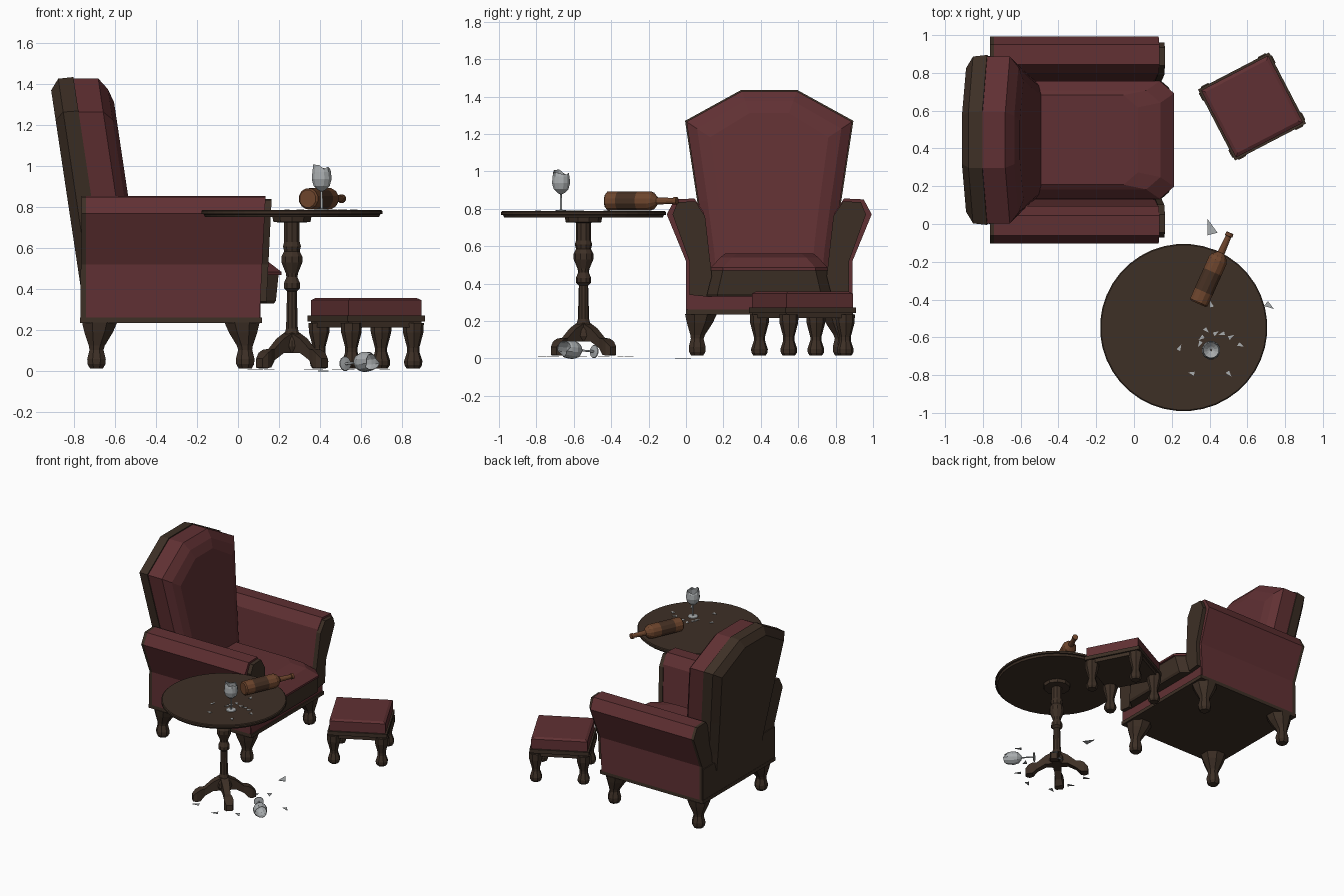
import bpy, bmesh, math, random
from mathutils import Vector, Matrix

if "Cube" in bpy.data.objects:
    bpy.data.objects.remove(bpy.data.objects["Cube"])

random.seed(4)


def mat(name, c):
    m = bpy.data.materials.new(name)
    m.diffuse_color = (*c, 1)
    m.use_nodes = True
    m.node_tree.nodes["Principled BSDF"].inputs["Base Color"].default_value = m.diffuse_color
    return m


RED = mat("red upholstery", (0.118, 0.030, 0.033))
WOOD = mat("dark wood", (0.047, 0.029, 0.019))
BOTTLE = mat("brown bottle", (0.155, 0.060, 0.026))
LABEL = mat("bottle label", (0.060, 0.029, 0.016))
GLASS = mat("grey glass", (0.40, 0.42, 0.43))


def loft(name, loops, m, cap=True, M=None):
    """Skin a list of equal-length closed loops."""
    bm = bmesh.new()
    rings = [[bm.verts.new(p) for p in l] for l in loops]
    n = len(rings[0])
    for a, b in zip(rings, rings[1:]):
        for i in range(n):
            j = (i + 1) % n
            bm.faces.new((a[i], a[j], b[j], b[i]))
    if cap:
        bm.faces.new(rings[0])
        bm.faces.new(rings[-1])
    bmesh.ops.recalc_face_normals(bm, faces=bm.faces)
    me = bpy.data.meshes.new(name)
    bm.to_mesh(me)
    bm.free()
    me.materials.append(m)
    ob = bpy.data.objects.new(name, me)
    bpy.context.collection.objects.link(ob)
    if M:
        me.transform(M)
    return ob


def box(name, x0, x1, y0, y1, z0, z1, m, bev=0, M=None):
    """Box with an optional chamfer around its top."""
    def ring(z, d=0):
        return [(x0 + d, y0 + d, z), (x1 - d, y0 + d, z), (x1 - d, y1 - d, z), (x0 + d, y1 - d, z)]
    loops = [ring(z0), ring(z1 - bev * 0.6)] + ([ring(z1, bev)] if bev else [])
    if not bev:
        loops[1] = ring(z1)
    return loft(name, loops, m, M=M)


def ring(r, z, n, cx=0, cy=0):
    return [(cx + r * math.cos(2 * math.pi * (i + .5) / n),
             cy + r * math.sin(2 * math.pi * (i + .5) / n), z) for i in range(n)]


def lathe(name, prof, n, m, M=None, cap=True):
    return loft(name, [ring(r, z, n) for r, z in prof], m, cap, M)


def lean_leg(name, prof, x, y, dx, dy, M=None):
    """Cabriole leg; the knee leans towards the seat middle (dx, dy)."""
    return loft(name, [ring(r, z, 8, x + dx * k, y + dy * k) for r, z, k in prof], WOOD, M=M)


CY = 0.445  # chair centre line

# Chair base, rear panel and legs
box("base_rail", -0.77, 0.118, 0, 0.89, 0.235, 0.262, WOOD)
box("seat_body", -0.74, 0.11, 0.01, 0.88, 0.262, 0.335, RED)
box("inner_body", -0.74, 0.10, 0.08, 0.81, 0.33, 0.47, RED)
box("rear_panel", -0.768, -0.735, 0.003, 0.887, 0.26, 0.50, WOOD)
CHAIR_LEG = [(.092, .237, 1), (.075, .19, .7), (.042, .125, .1), (.037, .105, 0),
             (.049, .06, 0), (.047, .035, 0), (.035, .015, 0)]
for fx, x, dx in (("front", 0.035, -.015), ("back", -0.69, .015)):
    for side, y, dy in (("right", 0.06, .02), ("left", 0.83, -.02)):
        lean_leg(f"{fx}_{side}_chair_leg", CHAIR_LEG, x, y, dx, dy)

# Arms: one rolled profile, with wooden end plates
ARM = [(0, .26), (0, .52), (-.103, .77), (-.06, .85), (.045, .855), (.095, .78), (.132, .45), (.11, .26)]
PLATE = [(.018, .34), (.018, .52), (-.072, .77), (-.045, .835), (.05, .84), (.102, .76), (.138, .44), (.11, .33)]


def arm_part(name, prof, xa, xb, m, flip):
    def lp(x, s):
        return [(x + s * (z - .26), 2 * CY - y if flip else y, z) for y, z in prof]
    loft(name, [lp(xa, 0 if xa < -.5 else .05), lp(xb, 0 if xb < -.5 else .05)], m)


for side, flip in (("right", False), ("left", True)):
    arm_part(side + "_arm", ARM, -0.74, 0.105, RED, flip)
    arm_part(side + "_arm_front", PLATE, 0.10, 0.135, WOOD, flip)
    arm_part(side + "_arm_back", ARM, -0.762, -0.738, WOOD, flip)

# Backrest: leaning shield outline, lofted from back to front
HALF = [(.32, .30), (.345, .55), (.385, .84), (.45, 1.27), (.15, 1.435)]


def shield(x, inset):
    pts = [(w, z) for w, z in HALF] + [(-w, z) for w, z in reversed(HALF)]
    ky, kz = 1 - inset / .42, 1 - inset / .57
    out = []
    for w, z in pts:
        z2 = .87 + (z - .87) * kz
        out.append((x - .15 * (z2 - .85), CY + w * ky, z2))
    return out


loft("backrest_frame", [shield(-.833, .065), shield(-.79, .008), shield(-.715, 0)], WOOD)
loft("backrest_cushion", [shield(-.72, .007), shield(-.595, .007), shield(-.555, .06),
                          shield(-.535, .125)], RED)


# Seat: apron and cushion share a tapered outline
def seat(z, front, inset):
    h = .312 - inset
    half = [(-.66, h), (front - .075, h), (front, h - .065)]
    return [(x, CY - w, z) for x, w in half] + [(x, CY + w, z) for x, w in reversed(half)]


loft("seat_apron", [seat(.33, .175, -.03), seat(.345, .185, -.03), seat(.475, .198, 0)], WOOD)
loft("seat_cushion", [seat(.47, .212, 0), seat(.485, .212, 0), seat(.54, .14, .05),
                      seat(.56, .02, .075)], RED)

# Footstool
S = Matrix.Translation((.625, .622, 0)) @ Matrix.Rotation(math.radians(27.5), 4, 'Z')
box("stool_rail", -.2, .2, -.2, .2, .215, .25, WOOD, M=S)
box("stool_frame", -.212, .212, -.212, .212, .243, .272, WOOD, M=S)
box("stool_cushion", -.2, .2, -.2, .2, .272, .358, RED, .018, M=S)
STOOL_LEG = [(.052, .235, 0), (.05, .19, 0), (.03, .115, 0), (.03, .095, 0),
             (.045, .05, 0), (.043, .03, 0), (.033, .015, 0)]
for i, (a, b) in enumerate(((1, 1), (1, -1), (-1, -1), (-1, 1))):
    lean_leg(f"stool_leg_{i + 1}", STOOL_LEG, .17 * a, .17 * b, 0, 0, S)

# Round pedestal table
TX, TY = .263, -.548
T = Matrix.Translation((TX, TY, 0))
lathe("table_top", [(.425, .752), (.432, .766), (.443, .768), (.443, .782), (.437, .787)], 40, WOOD, T)
lathe("table_column", [(.045, .09), (.06, .12), (.055, .15), (.038, .18), (.03, .21), (.025, .39), (.041, .405),
                       (.041, .43), (.028, .46), (.032, .48), (.053, .53), (.053, .56), (.04, .585),
                       (.046, .61), (.04, .63), (.04, .725), (.095, .728), (.1, .755)], 10, WOOD, T)
FOOT = [(.02, .19, .09, .03), (.08, .16, .09, .026), (.14, .11, .055, .022),
        (.172, .105, .02, .03), (.198, .09, .015, .033), (.225, .062, .018, .022)]
for i in range(4):
    R = T @ Matrix.Rotation(math.radians(45 + 90 * i), 4, 'Z')
    loft(f"table_foot_{i + 1}", [[(r, -w, lo), (r, w, lo), (r, w, hi), (r, -w, hi)]
                                 for r, hi, lo, w in FOOT], WOOD, M=R)


# Bottle lying on the table
def lay(start, direction):
    return Matrix.Translation(start) @ Vector(direction).to_track_quat('Z', 'Y').to_matrix().to_4x4()


bottle = lathe("bottle", [(.044, 0), (.052, .008), (.053, .07), (.053, .185), (.053, .25), (.045, .272), (.02, .295),
                          (.016, .39), (.021, .392), (.021, .41), (.016, .412)], 12, BOTTLE,
               lay((.34, -.422, .842), (.41, .912, 0)))
bottle.data.materials.append(LABEL)
for p in bottle.data.polygons:  # label is the band of faces round the middle
    s = (p.center - Vector((.34, -.422, .842))).dot(Vector((.41, .912, 0)))
    if .1 < s < .15:
        p.material_index = 1


# Broken wine glasses
def wine_glass(name, M):
    prof = [(.036, 0), (.034, .004), (.006, .008), (.005, .09), (.02, .098), (.041, .118), (.05, .15), (.047, .185)]
    loops = [ring(r, z, 12) for r, z in prof]
    rim = ring(.042, .205, 12)
    loops.append([(x, y, z + random.uniform(-.014, .022)) for x, y, z in rim])
    ob = loft(name, loops, GLASS, False, M)
    mod = ob.modifiers.new("thickness", 'SOLIDIFY')
    mod.thickness = .002


wine_glass("standing_glass", Matrix.Translation((.408, -.668, .787)))
wine_glass("fallen_glass", lay((.522, -.49, .037), (.62, -.78, .06)))


# Glass shards
def shard(name, x, y, z, size):
    a = random.uniform(0, 6.28)
    tri = [(x + size * k * math.cos(a + t), y + size * k * math.sin(a + t))
           for t, k in ((0, 1), (2.2, .6), (3.9, .6))]
    loft(name, [[(px, py, z) for px, py in tri], [(px, py, z + .003) for px, py in tri]], GLASS)


TABLE_SPOTS = [(.38, -.56), (.43, -.58), (.36, -.60), (.35, -.63), (.39, -.66), (.24, -.66), (.31, -.79),
               (.51, -.60), (.56, -.64), (.50, -.79), (.47, -.58), (.41, -.43)]
FLOOR_SPOTS = [(.71, -.43), (.16, -.73), (.49, -.70), (.48, -.30), (.40, -.35), (.10, -.60),
               (.35, -.77), (.08, -.45), (.55, -.56)]
for i, (x, y) in enumerate(TABLE_SPOTS):
    shard(f"table_shard_{i + 1}", x, y, .788, .024)
for i, (x, y) in enumerate(FLOOR_SPOTS):
    shard(f"floor_shard_{i + 1}", x, y, .008, .036)
shard("large_floor_shard", .41, -.03, .0, .06)
